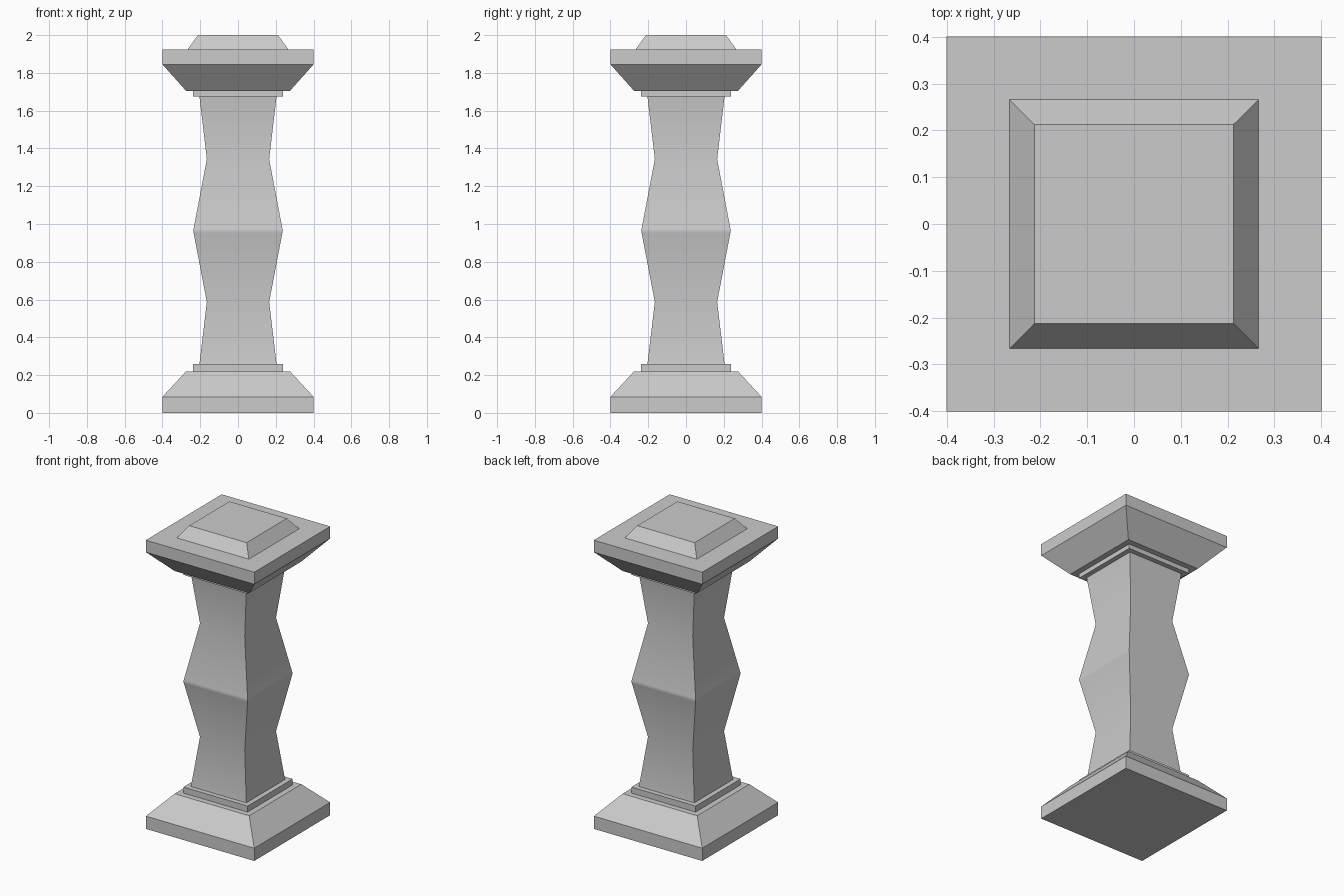
import bpy
import bmesh
from math import radians

if "Cube" in bpy.data.objects:
    bpy.data.objects.remove(bpy.data.objects["Cube"])


def square_loft(name, profile, smooth=False):
    """Stack square rings from (half width, height) pairs into a closed solid."""
    bm = bmesh.new()
    rings = [[bm.verts.new((sx * w, sy * w, z))
              for sx, sy in ((-1, -1), (1, -1), (1, 1), (-1, 1))]
             for w, z in profile]
    for low, high in zip(rings, rings[1:]):
        for i in range(4):
            j = (i + 1) % 4
            bm.faces.new((low[i], low[j], high[j], high[i]))
    bm.faces.new(rings[0][::-1])
    bm.faces.new(rings[-1])
    mesh = bpy.data.meshes.new(name)
    bm.to_mesh(mesh)
    bm.free()
    obj = bpy.data.objects.new(name, mesh)
    bpy.context.collection.objects.link(obj)
    if smooth:
        bpy.ops.object.select_all(action='DESELECT')
        obj.select_set(True)
        bpy.context.view_layer.objects.active = obj
        bpy.ops.object.shade_smooth_by_angle(angle=radians(30))
    return obj


# Stepped foot: plinth, sloped shoulder and small collar
square_loft("base", [(0.40, 0), (0.40, 0.085), (0.275, 0.22),
                     (0.237, 0.22), (0.237, 0.26)])

# Shaft: pinched twice around a central bulge with a narrow softened ridge
square_loft("shaft", [(0.204, 0.26), (0.165, 0.587), (0.235, 0.953),
                      (0.237, 0.964), (0.235, 0.975),
                      (0.165, 1.343), (0.204, 1.675)], smooth=True)

# Capital: collar, flared underside and slab
square_loft("capital", [(0.237, 1.675), (0.237, 1.705), (0.275, 1.705),
                        (0.40, 1.845), (0.40, 1.925), (0.266, 1.925),
                        (0.212, 2.0)])
